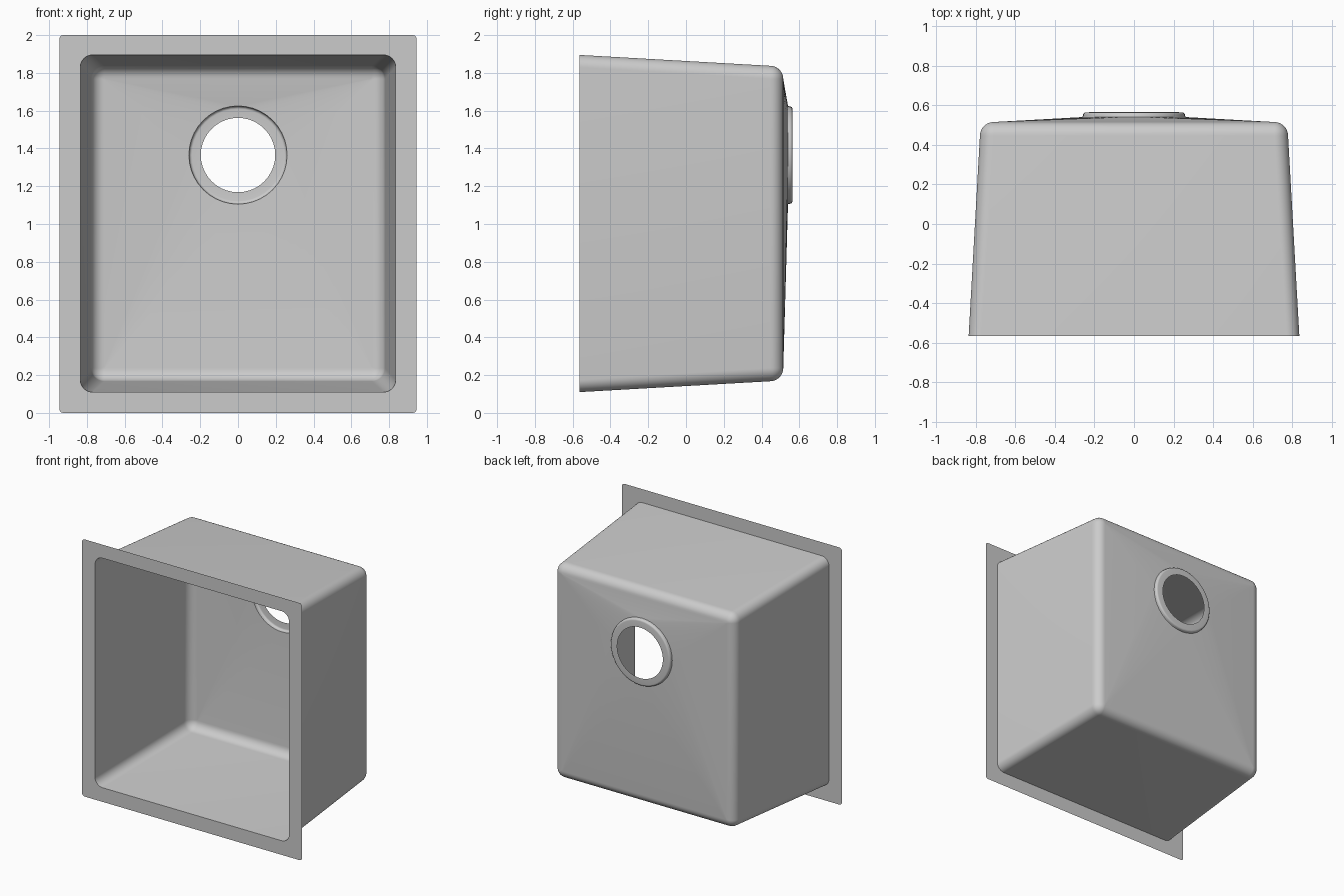
import bpy
import bmesh
from math import sin, cos, pi, radians

if "Cube" in bpy.data.objects:
    bpy.data.objects.remove(bpy.data.objects["Cube"])

SEGS = 10          # steps per rounded corner
MID_Z = 1.0025     # centre height of the bowl
DRAIN_Z = 1.365    # centre height of the drain

steel = bpy.data.materials.new("brushed_steel_grey")
steel.use_nodes = True
GREY = (0.6, 0.6, 0.6, 1)
steel.diffuse_color = GREY
steel.node_tree.nodes["Principled BSDF"].inputs["Base Color"].default_value = GREY


def corner_angles():
    for q in range(4):
        for i in range(SEGS + 1):
            yield q, (q + i / SEGS) * pi / 2


def rounded_rect(hx, hz, r, y, mid=MID_Z):
    pts = []
    for q, a in corner_angles():
        sx = 1 if q in (0, 3) else -1
        sz = 1 if q in (0, 1) else -1
        pts.append((sx * (hx - r) + r * cos(a), y, mid + sz * (hz - r) + r * sin(a)))
    return pts


def circle(r, y):
    return [(r * cos(a), y, DRAIN_Z + r * sin(a)) for _, a in corner_angles()]


def loft(name, rings, sharp=30):
    """Skin a sheet through rings that share one point count."""
    bm = bmesh.new()
    loops = [[bm.verts.new(p) for p in ring] for ring in rings]
    n = len(loops[0])
    for a, b in zip(loops, loops[1:]):
        for i in range(n):
            j = (i + 1) % n
            bm.faces.new((a[i], a[j], b[j], b[i]))
    bmesh.ops.remove_doubles(bm, verts=bm.verts, dist=0.0001)
    mesh = bpy.data.meshes.new(name)
    bm.to_mesh(mesh)
    bm.free()
    mesh.materials.append(steel)
    ob = bpy.data.objects.new(name, mesh)
    bpy.context.collection.objects.link(ob)
    bpy.ops.object.select_all(action="DESELECT")
    ob.select_set(True)
    bpy.context.view_layer.objects.active = ob
    bpy.ops.object.shade_smooth_by_angle(angle=radians(sharp))
    return ob


# Flat mounting flange around the opening
loft("mounting_flange", [
    rounded_rect(0.945, 1.0, 0.02, -0.565, mid=1.0),
    rounded_rect(0.835, 0.8925, 0.065, -0.565),
])

# Tapered bowl: walls, rolled edge, then a floor sloping to the drain
R = 0.07
bowl = [rounded_rect(0.835, 0.8925, 0.065, -0.565)]
for k in range(9):
    a = k / 8 * pi / 2
    inset = R * (1 - cos(a))
    bowl.append(rounded_rect(0.778 - inset, 0.835 - inset,
                             max(R - inset, 0.006), 0.445 + R * sin(a)))
bowl.append(circle(0.26, 0.54))
loft("bowl", bowl)

# Recessed drain seat with a rolled lip and an open hole
seat = [circle(0.26, 0.54), circle(0.258, 0.549)]
for k in range(1, 6):
    a = k / 5 * pi / 2
    seat.append(circle(0.243 + 0.015 * cos(a), 0.549 + 0.015 * sin(a)))
seat.append(circle(0.197, 0.565))
loft("drain_seat", seat)
